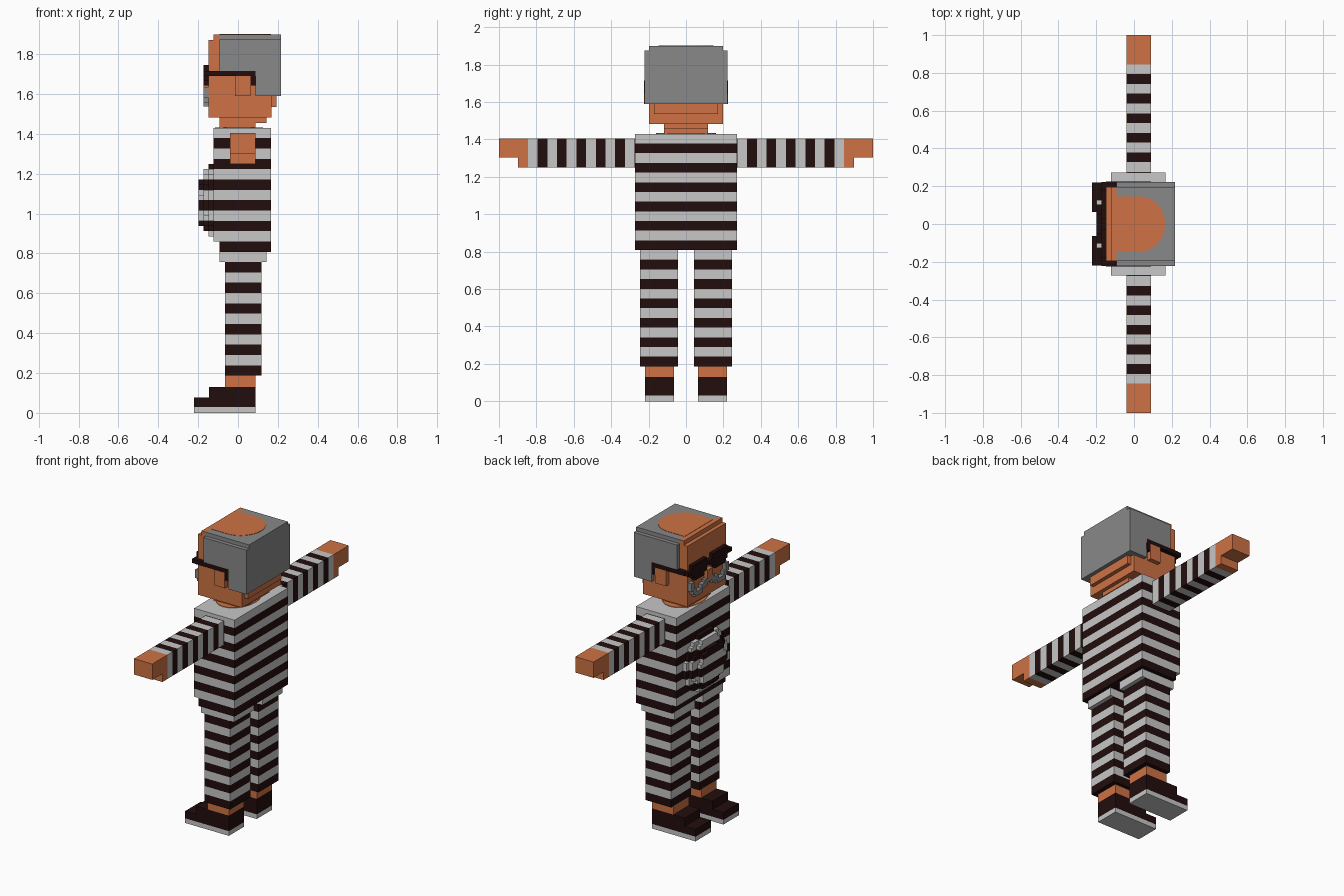
import bpy
import bmesh
import math
from mathutils import Vector

if "Cube" in bpy.data.objects:
    bpy.data.objects.remove(bpy.data.objects["Cube"], do_unlink=True)


def make_material(name, rgb):
    m = bpy.data.materials.new(name)
    m.diffuse_color = (*rgb, 1)
    m.use_nodes = True
    b = m.node_tree.nodes["Principled BSDF"]
    b.inputs["Base Color"].default_value = (*rgb, 1)
    b.inputs["Roughness"].default_value = 0.8
    return m


DARK = make_material("dark brown", (0.016, 0.004, 0.004))
LIGHT = make_material("light grey", (0.57, 0.57, 0.57))
SKIN = make_material("warm skin", (0.62, 0.17, 0.058))
HAIR = make_material("mid grey", (0.25, 0.25, 0.25))

BAND = 0.0518     # stripe width
HEM = 0.187       # bottom of the trousers
CUFF = 0.845      # outer end of the sleeves
HIP = HEM + 12 * BAND
SHOULDER = HEM + 24 * BAND


def add_box(bm, x0, x1, y0, y1, z0, z1):
    geo = bmesh.ops.create_cube(bm, size=1)
    lo, hi = Vector((x0, y0, z0)), Vector((x1, y1, z1))
    for v in geo["verts"]:
        v.co = (lo + hi) / 2 + v.co * (hi - lo)


def finish(name, bm, mats):
    bmesh.ops.recalc_face_normals(bm, faces=bm.faces)
    me = bpy.data.meshes.new(name)
    bm.to_mesh(me)
    bm.free()
    for m in mats:
        me.materials.append(m)
    ob = bpy.data.objects.new(name, me)
    bpy.context.collection.objects.link(ob)
    return ob


def blocks(name, mat, *boxes):
    bm = bmesh.new()
    for b in boxes:
        add_box(bm, *b)
    return finish(name, bm, [mat])


def span(side, a, b):
    """Range along y, mirrored for side -1."""
    return (a, b) if side > 0 else (-b, -a)


def striped(name, boxes, axis, start, sign=1):
    """Boxes cut at every band, coloured dark and light in turn (even band = dark)."""
    bm = bmesh.new()
    for b in boxes:
        add_box(bm, *b)
    normal = Vector((0, 0, 0))
    normal[axis] = sign
    for i in range(25):
        geom = bm.verts[:] + bm.edges[:] + bm.faces[:]
        bmesh.ops.bisect_plane(bm, geom=geom, dist=1e-5,
                               plane_co=normal * (start + i * BAND), plane_no=normal)
    bm.normal_update()
    for f in bm.faces:
        # end faces are sampled slightly inside their band
        c = f.calc_center_median() - f.normal * 0.004
        f.material_index = math.floor((c[axis] * sign - start) / BAND) % 2
    return finish(name, bm, [DARK, LIGHT])


def plate(name, mat, points, z, t):
    """Thin flat plate with a given outline."""
    bm = bmesh.new()
    face = bm.faces.new([bm.verts.new((x, y, z)) for x, y in points])
    ext = bmesh.ops.extrude_face_region(bm, geom=[face])
    for v in ext["geom"]:
        if isinstance(v, bmesh.types.BMVert):
            v.co.z += t
    return finish(name, bm, [mat])


# Legs, shoes, arms and ears, one per side
for s, side in ((1, "right"), (-1, "left")):
    foot = span(s, 0.064, 0.22)
    leg = span(s, 0.042, 0.247)
    blocks(side + "_shoe_sole", LIGHT, (-0.222, 0.089, *foot, 0, 0.03))
    blocks(side + "_shoe", DARK, (-0.222, 0.089, *foot, 0.03, 0.077),
           (-0.145, 0.089, *foot, 0.077, 0.13))
    blocks(side + "_ankle", SKIN, (-0.065, 0.089, *foot, 0.13, HEM))
    striped(side + "_trouser_leg", [(-0.066, 0.117, *leg, HEM, HIP - BAND)], 2, HEM)
    blocks(side + "_hip", LIGHT, (-0.092, 0.144, *leg, HIP - BAND, HIP))
    # sleeve bands counted inward from just outside the cuff
    striped(side + "_sleeve", [(-0.041, 0.089, *span(s, 0.272, CUFF), 1.25, 1.405)],
            1, CUFF - 11 * BAND - BAND, s)
    blocks(side + "_hand", SKIN, (-0.041, 0.089, *span(s, CUFF, 1.0), 1.303, 1.405),
           (-0.041, 0.089, *span(s, CUFF, 0.897), 1.25, 1.303))
    blocks(side + "_ear", SKIN, (-0.015, 0.063, *span(s, 0.19, 0.225), 1.59, 1.69))

# Torso
striped("torso", [(-0.092, 0.166, -0.272, 0.272, HIP, HIP + BAND),
                  (-0.122, 0.166, -0.272, 0.272, HIP + BAND, SHOULDER)], 2, HEM)

# Round belly made of three stepped discs, each from half-band rows
rows = []
ROW = BAND / 2
for front, back, rows_high, radius in ((-0.147, -0.12, 14, 0.2),
                                       (-0.172, -0.147, 12, 0.172),
                                       (-0.198, -0.172, 9, 0.125)):
    base = 1.057 - rows_high * ROW / 2
    base = HEM + round((base - HEM) / ROW) * ROW
    for i in range(rows_high):
        h = (i + 0.5) / rows_high * 2 - 1
        w = round(radius * math.sqrt(1 - h * h) / 0.0256) * 0.0256
        rows.append((front, back, -w, w, base + i * ROW, base + (i + 1) * ROW))
striped("belly", rows, 2, HEM)

# Neckline and neck
plate("neckline", SKIN, [(0.005 + 0.12 * math.cos(a * math.pi / 12),
                          0.16 * math.sin(a * math.pi / 12)) for a in range(24)],
      SHOULDER, 0.003)
blocks("neck", SKIN, (-0.092, 0.089, -0.118, 0.118, SHOULDER, 1.455),
       (-0.092, 0.142, -0.118, 0.118, 1.455, 1.482))

# Head with forehead and nape
blocks("head", SKIN, (-0.147, 0.142, -0.197, 0.197, 1.482, 1.872),
       (0.142, 0.167, -0.197, 0.197, 1.482, 1.7),
       (0.167, 0.192, -0.17, 0.17, 1.535, 1.7),
       (-0.122, -0.092, -0.197, 0.197, 1.872, 1.9))
blocks("nose", SKIN, (-0.172, -0.147, -0.028, 0.028, 1.605, 1.66))

# Hair: back block, side block over the ears, top layer
blocks("hair", HAIR, (0.089, 0.217, -0.222, 0.222, 1.59, 1.875),
       (-0.092, 0.089, -0.222, 0.222, 1.715, 1.875),
       (-0.092, 0.217, -0.197, 0.197, 1.875, 1.9))

# Bald patch on the crown, rounded towards the back
arc = [(0.03 + 0.135 * math.cos(a), 0.146 * math.sin(a))
       for a in (math.pi * (i / 16 - 0.5) for i in range(17))]
plate("bald_patch", SKIN, [(-0.092, -0.146)] + arc + [(-0.092, 0.146)], 1.9, 0.002)

# Glasses: bar, lenses, temples with hooks
frame = [(-0.172, -0.147, -0.222, 0.222, 1.69, 1.716)]
for s in (1, -1):
    frame += [(-0.172, -0.147, *span(s, 0.03, 0.178), 1.665, 1.745),
              (-0.172, -0.147, *span(s, 0.055, 0.155), 1.642, 1.665),
              (-0.147, 0.089, *span(s, 0.197, 0.224), 1.69, 1.716),
              (0.063, 0.0895, *span(s, 0.197, 0.224), 1.642, 1.69)]
blocks("glasses", DARK, *frame)

# Moustache with curled ends
curl = []
for s in (1, -1):
    for y0, y1, z0, z1 in ((0, 0.05, 1.58, 1.605), (0.025, 0.085, 1.56, 1.59),
                           (0.075, 0.155, 1.537, 1.565), (0.14, 0.17, 1.555, 1.59),
                           (0.16, 0.19, 1.58, 1.635)):
        curl.append((-0.172, -0.147, *span(s, y0, y1), z0, z1))
blocks("moustache", HAIR, *curl)
